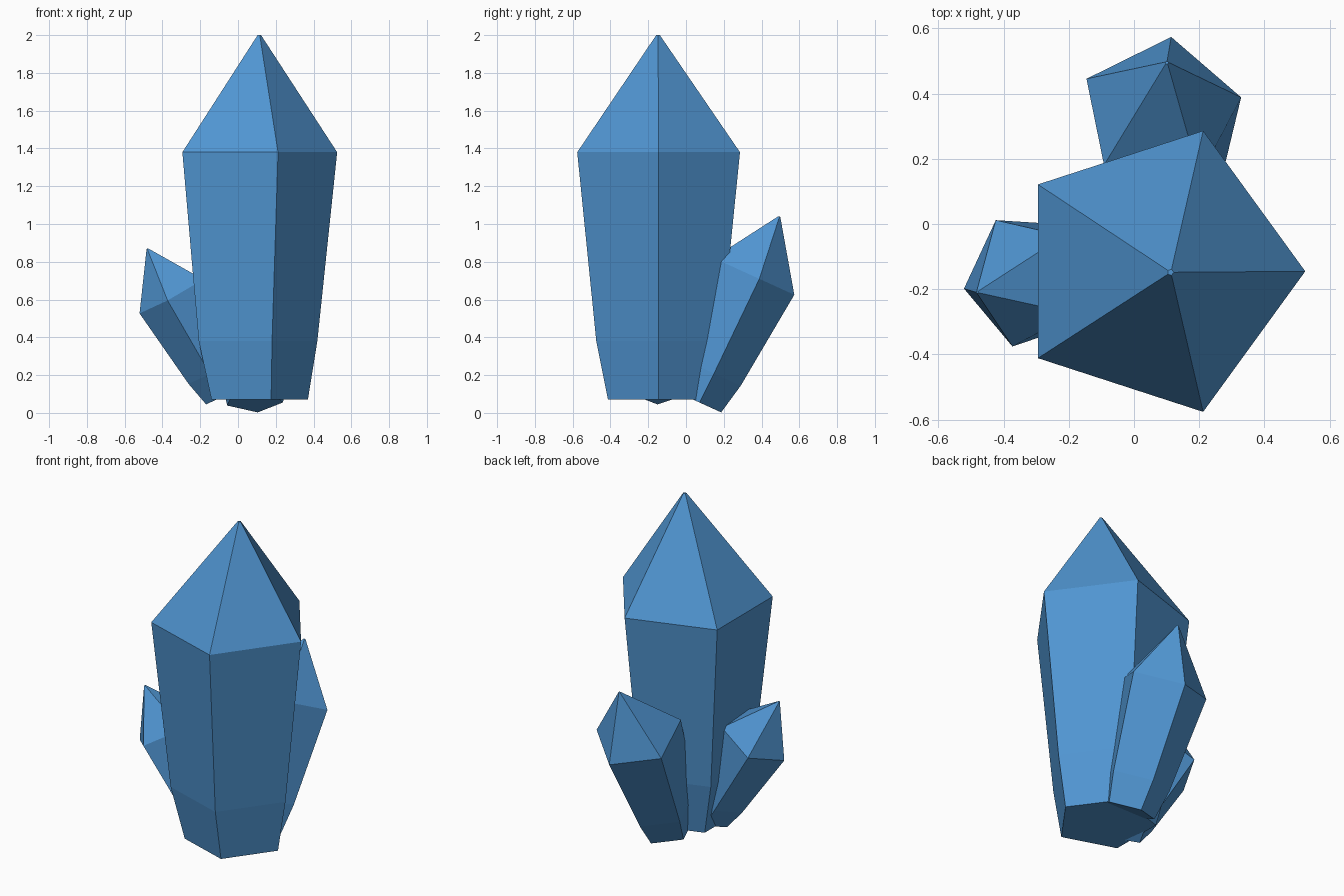
import bpy, bmesh
from math import sin, cos, pi, radians
from mathutils import Vector

if "Cube" in bpy.data.objects:
    bpy.data.objects.remove(bpy.data.objects["Cube"])

blue = bpy.data.materials.new("crystal_blue")
blue.diffuse_color = (0.08, 0.30, 0.64, 1)
blue.use_nodes = True
blue.node_tree.nodes["Principled BSDF"].inputs["Base Color"].default_value = blue.diffuse_color

# shared crystal profile: (radius, height along axis) of the five-sided rings
PROFILE = [(0.282, 0.0), (0.347, 0.31), (0.453, 1.31), (0.01, 1.93)]
SIDES = 5


def crystal(name, base, scale, azimuth, tilt, twist, drift):
    """Five-sided pointed shaft leaning by tilt towards azimuth.
    drift: small sideways (u, v) offset of each ring."""
    a, t = radians(azimuth), radians(tilt)
    axis = Vector((cos(a) * sin(t), sin(a) * sin(t), cos(t)))
    u = Vector((cos(a) * cos(t), sin(a) * cos(t), -sin(t)))
    v = axis.cross(u)
    bm = bmesh.new()
    rings = []
    for (r, h), (du, dv) in zip(PROFILE, drift):
        ring = []
        for i in range(SIDES):
            ang = 2 * pi * i / SIDES + radians(twist)
            p = (Vector(base) + axis * h * scale
                 + u * (r * cos(ang) + du) * scale
                 + v * (r * sin(ang) + dv) * scale)
            ring.append(bm.verts.new(p))
        rings.append(ring)
    for lo, hi in zip(rings, rings[1:]):
        for i in range(SIDES):
            j = (i + 1) % SIDES
            bm.faces.new((lo[i], lo[j], hi[j], hi[i]))
    bm.faces.new(rings[0][::-1])
    bm.faces.new(rings[-1])
    bmesh.ops.recalc_face_normals(bm, faces=bm.faces)
    mesh = bpy.data.meshes.new(name)
    bm.to_mesh(mesh)
    bm.free()
    mesh.materials.append(blue)
    ob = bpy.data.objects.new(name, mesh)
    bpy.context.collection.objects.link(ob)
    return ob


# tall upright crystal
crystal("main_crystal", (0.088, -0.145, 0.07), 1.0, 0, 0, 0,
        [(0, 0), (-0.015, 0), (-0.016, 0), (0.024, -0.003)])
# medium crystal leaning backwards
crystal("back_crystal", (0.084, 0.045, 0.067), 0.555, 90, 24.5, -7.5,
        [(0, 0), (0, 0.005), (0, 0.005), (0.01, -0.03)])
# small crystal leaning left
crystal("left_crystal", (-0.058, -0.137, 0.107), 0.453, 187.5, 29, 0,
        [(0, 0), (0, 0), (0, 0), (0.01, 0.035)])
